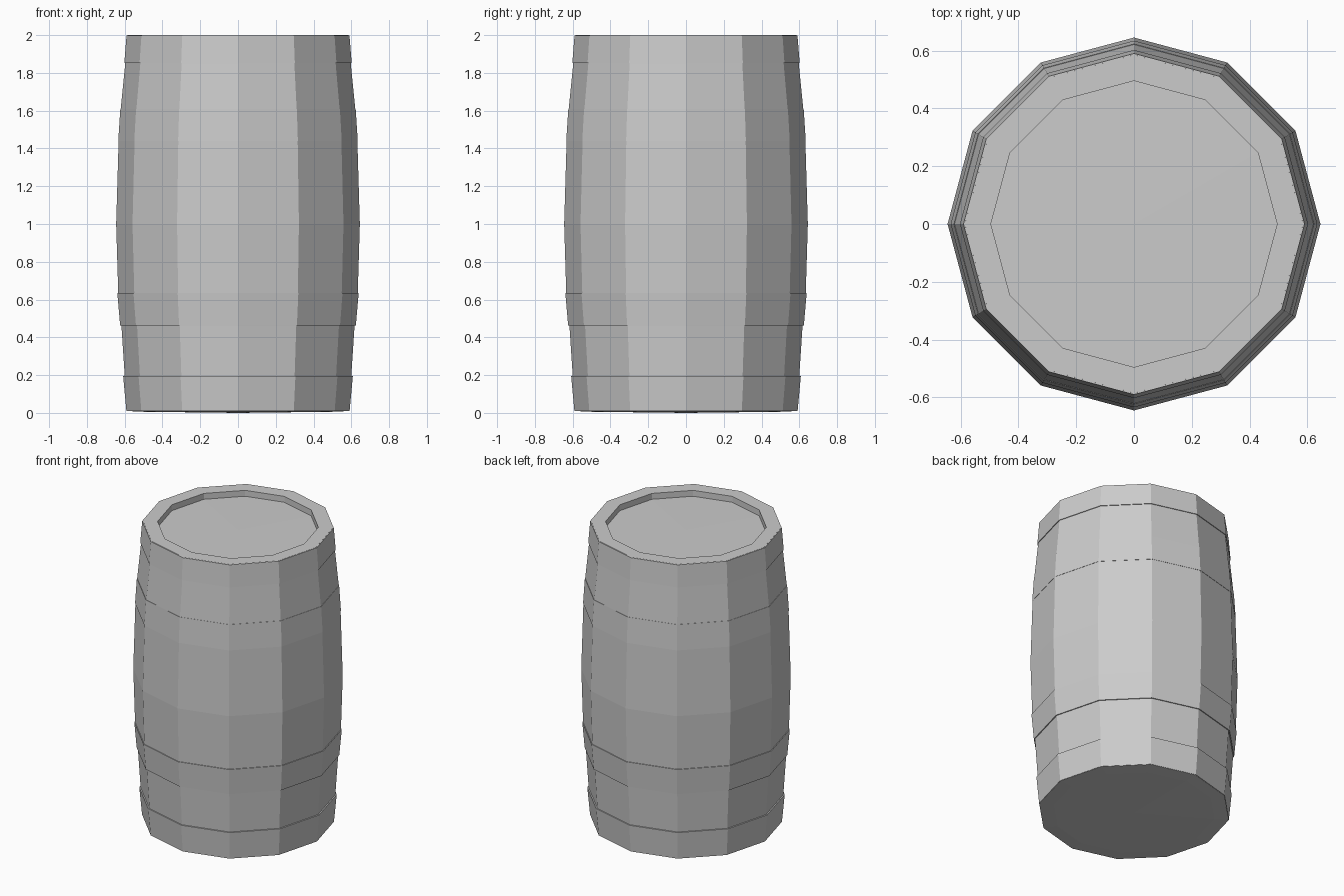
import bpy, bmesh, math

if "Cube" in bpy.data.objects:
    bpy.data.objects.remove(bpy.data.objects["Cube"])

SIDES = 12


def lathe(name, profile, closed=False):
    """Revolve (radius, z) points into a flat-faced 12-sided part."""
    bm = bmesh.new()
    rings = []
    for r, z in profile:
        if r == 0:
            rings.append([bm.verts.new((0, 0, z))] * SIDES)
        else:
            rings.append([bm.verts.new((r * math.cos(2 * math.pi * i / SIDES),
                                        r * math.sin(2 * math.pi * i / SIDES), z))
                          for i in range(SIDES)])
    pairs = list(zip(rings, rings[1:]))
    if closed:
        pairs.append((rings[-1], rings[0]))
    for a, b in pairs:
        for i in range(SIDES):
            j = (i + 1) % SIDES
            corners = list(dict.fromkeys((a[i], a[j], b[j], b[i])))
            bm.faces.new(corners)
    bmesh.ops.recalc_face_normals(bm, faces=bm.faces)
    mesh = bpy.data.meshes.new(name)
    bm.to_mesh(mesh)
    bm.free()
    obj = bpy.data.objects.new(name, mesh)
    bpy.context.collection.objects.link(obj)
    return obj


# Staves with slightly bulged base, raised rim and sunken lid
lathe("barrel_body", [
    (0, 0.0), (0.50, 0.006), (0.588, 0.01), (0.60, 0.20), (0.617, 0.46),
    (0.634, 0.635), (0.645, 1.0), (0.632, 1.44), (0.621, 1.61),
    (0.597, 1.85), (0.585, 2.0), (0.495, 2.0), (0.495, 1.96), (0, 1.963)])

# Hoops: bottom z, bottom radius, top z, top radius
hoops = {
    "bottom_hoop": (0.011, 0.591, 0.195, 0.608),
    "lower_hoop": (0.463, 0.624, 0.636, 0.639),
    "upper_hoop": (1.44, 0.634, 1.61, 0.623),
    "top_hoop": (1.852, 0.602, 1.999, 0.59),
}
for name, (z0, r0, z1, r1) in hoops.items():
    lathe(name, [(r0 - 0.01, z0), (r0, z0), (r1, z1), (r1 - 0.01, z1)], closed=True)
